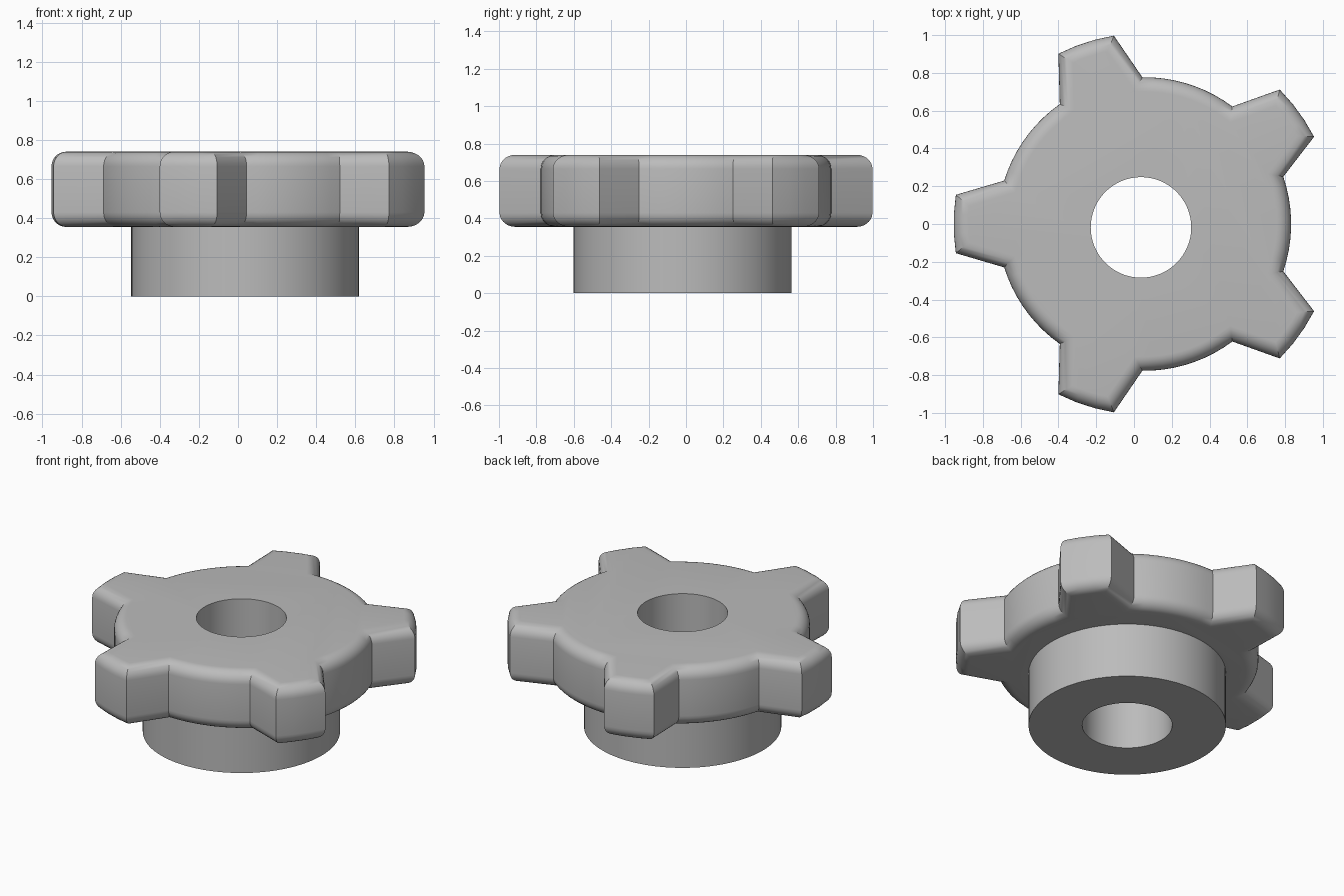
import bpy
import bmesh
from math import cos, sin, radians

cube = bpy.data.objects.get("Cube")
if cube:
    bpy.data.objects.remove(cube, do_unlink=True)

grey = bpy.data.materials.new("neutral grey")
grey.use_nodes = True
grey.diffuse_color = (0.5, 0.5, 0.5, 1)
grey.node_tree.nodes["Principled BSDF"].inputs["Base Color"].default_value = (0.5, 0.5, 0.5, 1)

WHEEL_X = 0.055
HUB_X, HUB_Y = 0.037, -0.018
BOTTOM, TOP = 0.355, 0.74


def make_object(name, bm):
    bmesh.ops.recalc_face_normals(bm, faces=bm.faces)
    mesh = bpy.data.meshes.new(name)
    bm.to_mesh(mesh)
    bm.free()
    mesh.materials.append(grey)
    obj = bpy.data.objects.new(name, mesh)
    bpy.context.collection.objects.link(obj)
    return obj


def cylinder(name, radius, z0, z1):
    bm = bmesh.new()
    bmesh.ops.create_cone(bm, cap_ends=True, segments=96, radius1=radius,
                          radius2=radius, depth=z1 - z0)
    bmesh.ops.translate(bm, verts=bm.verts, vec=(HUB_X, HUB_Y, (z0 + z1) / 2))
    return make_object(name, bm)


def arc(radius, start, end, steps):
    for i in range(steps + 1):
        a = radians(start + (end - start) * i / steps)
        yield WHEEL_X + radius * cos(a), radius * sin(a)


# Grip wheel: five tapered lugs joined by rim arcs
outline = []
for i in range(5):
    mid = 36 + 72 * i
    outline += arc(1.01, mid - 8.8, mid + 8.8, 3)
    outline += arc(0.777, mid + 17.2, mid + 54.8, 9)

bm = bmesh.new()
base = bm.faces.new([bm.verts.new((x, y, BOTTOM)) for x, y in outline])
raised = bmesh.ops.extrude_face_region(bm, geom=[base], use_keep_orig=True)["geom"]
bmesh.ops.translate(bm, verts=[v for v in raised if isinstance(v, bmesh.types.BMVert)],
                    vec=(0, 0, TOP - BOTTOM))
bmesh.ops.recalc_face_normals(bm, faces=bm.faces)

# Rounded upper and lower rims
rims = [e for e in bm.edges if abs(e.verts[0].co.z - e.verts[1].co.z) < 0.001]
bmesh.ops.bevel(bm, geom=rims, offset=0.075, offset_type='OFFSET', segments=7,
                profile=0.5, affect='EDGES', loop_slide=True, clamp_overlap=False)
wheel = make_object("grip_wheel", bm)

# Hub joined below, bore cut through both
helpers = [(cylinder("hub", 0.583, 0, 0.5), 'UNION'),
           (cylinder("bore_cutter", 0.266, -0.2, 1), 'DIFFERENCE')]
for helper, operation in helpers:
    helper.hide_render = True
    mod = wheel.modifiers.new(helper.name, 'BOOLEAN')
    mod.object = helper
    mod.operation = operation
    mod.solver = 'EXACT'

bpy.ops.object.select_all(action='DESELECT')
wheel.select_set(True)
bpy.context.view_layer.objects.active = wheel
for name in [m.name for m in wheel.modifiers]:
    bpy.ops.object.modifier_apply(modifier=name)
for helper, operation in helpers:
    bpy.data.objects.remove(helper, do_unlink=True)
bpy.ops.object.shade_smooth_by_angle(angle=radians(30))
wheel.name = "grip_wheel_with_hub"
